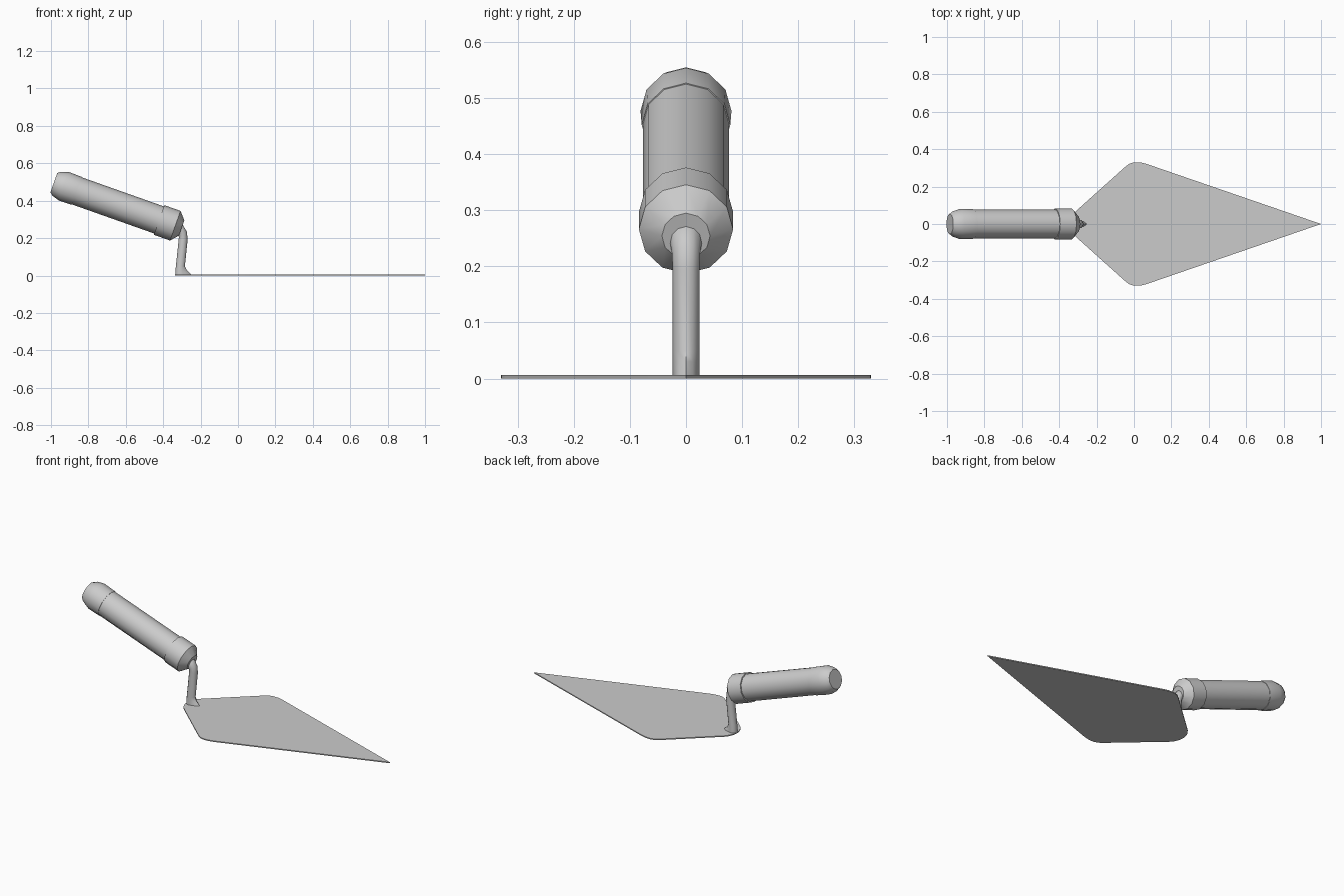
import bpy, bmesh, math
from mathutils import Vector, Matrix

if "Cube" in bpy.data.objects:
    bpy.data.objects.remove(bpy.data.objects["Cube"])

SIDES = 12
TILT = math.radians(19.5)
AXIS = Vector((math.cos(TILT), 0, -math.sin(TILT)))   # handle direction, towards blade
UP = Vector((math.sin(TILT), 0, math.cos(TILT)))
ORIGIN = Vector((-0.422, 0, 0.297))                   # back edge of the collar


def finish(name, bm, smooth=35):
    bmesh.ops.recalc_face_normals(bm, faces=bm.faces)
    me = bpy.data.meshes.new(name)
    bm.to_mesh(me)
    bm.free()
    ob = bpy.data.objects.new(name, me)
    bpy.context.collection.objects.link(ob)
    bpy.ops.object.select_all(action='DESELECT')
    ob.select_set(True)
    bpy.context.view_layer.objects.active = ob
    bpy.ops.object.shade_smooth_by_angle(angle=math.radians(smooth))
    return ob


def loft(name, rings):
    """Skin a list of closed rings and cap both ends."""
    bm = bmesh.new()
    loops = [[bm.verts.new(p) for p in r] for r in rings]
    n = len(loops[0])
    for a, b in zip(loops, loops[1:]):
        for i in range(n):
            j = (i + 1) % n
            bm.faces.new((a[i], a[j], b[j], b[i]))
    bm.faces.new(loops[0])
    bm.faces.new(loops[-1])
    return finish(name, bm)


def ring(centre, u, r):
    """Circle spanned by u and the y axis."""
    return [centre + u * (r * math.cos(a)) + Vector((0, r * math.sin(a), 0))
            for a in (2 * math.pi * i / SIDES for i in range(SIDES))]


def turned(name, profile):
    return loft(name, [ring(ORIGIN + AXIS * s, UP, r) for s, r in profile])


# Handle: grip, pommel and front collar share one axis
turned("grip", [(-0.50, 0.077), (0.03, 0.077)])
turned("pommel", [(-0.465, 0.079), (-0.54, 0.081), (-0.58, 0.068), (-0.597, 0.055)])
turned("collar", [(0.0, 0.084), (0.092, 0.084), (0.128, 0.043)])

# Bent shank with a pointed foot drawn out along the blade
path = [((-0.345, 0.262), (0.33, 0.944), 0.029), ((-0.309, 0.246), (0.45, 0.893), 0.029),
        ((-0.295, 0.222), (0.83, 0.55), 0.025), ((-0.293, 0.195), (1, 0.0), 0.024),
        ((-0.308, 0.05), (1, -0.04), 0.024)]
rings = [ring(Vector((c[0], 0, c[1])), Vector((u[0], 0, u[1])).normalized(), r)
         for c, u, r in path]
for z, x, reach in ((0.03, -0.310, 0.012), (0.004, -0.311, 0.037)):
    foot = ring(Vector((x, 0, z)), Vector((1, 0, 0)), 0.024)
    for p in foot:
        p.x += reach * max(0, (p.x - x) / 0.024) ** 3
    rings.append(foot)
loft("shank", rings)

# Blade: kite outline with rounded heel and shoulders
half = [(1.0, 0.0), (0.065, 0.322), (0.035, 0.329), (0.0, 0.330), (-0.025, 0.322),
        (-0.05, 0.303), (-0.305, 0.074), (-0.322, 0.052), (-0.332, 0.027), (-0.336, 0.0)]
outline = half + [(x, -y) for x, y in half[-2:0:-1]]
bm = bmesh.new()
face = bm.faces.new([bm.verts.new((x, y, 0)) for x, y in outline])
top = bmesh.ops.extrude_face_region(bm, geom=[face])["geom"]
bmesh.ops.translate(bm, vec=(0, 0, 0.006),
                    verts=[v for v in top if isinstance(v, bmesh.types.BMVert)])
finish("blade", bm)
